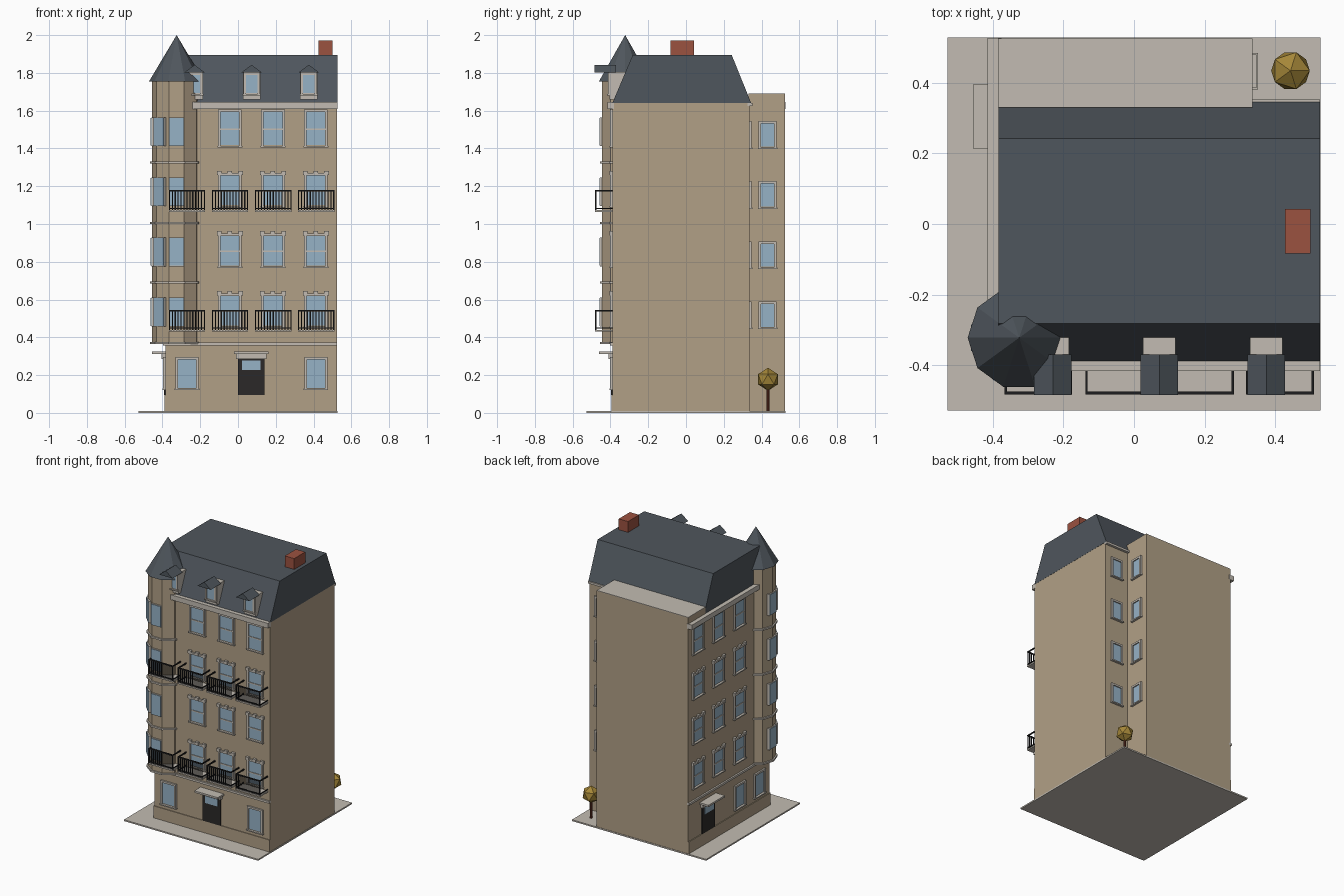
import bpy, bmesh, math
from mathutils import Vector

if "Cube" in bpy.data.objects:
    bpy.data.objects.remove(bpy.data.objects["Cube"])

COLORS = {
    "wall_tan": (0.44, 0.35, 0.24), "stone_light": (0.54, 0.50, 0.445),
    "slate": (0.078, 0.093, 0.109), "glass_blue": (0.305, 0.445, 0.565),
    "brick_red": (0.33, 0.084, 0.051), "foliage_gold": (0.376, 0.242, 0.04),
    "trunk_brown": (0.155, 0.038, 0.021), "iron_black": (0.012, 0.012, 0.013),
    "door_dark": (0.024, 0.022, 0.021),
}
MATS = {}
for n, c in COLORS.items():
    MATS[n] = bpy.data.materials.new(n)
    MATS[n].diffuse_color = (*c, 1)

# Facade frames: origin, direction along the wall, outward normal
WORLD = (Vector((0, 0)), Vector((1, 0)), Vector((0, 1)))
FRONT = (Vector((0, -0.39)), Vector((1, 0)), Vector((0, -1)))
LEFT = (Vector((-0.385, 0)), Vector((0, 1)), Vector((-1, 0)))
WING = (Vector((0.335, 0)), Vector((0, 1)), Vector((1, 0)))
BACK = (Vector((0, 0.335)), Vector((1, 0)), Vector((0, 1)))
TC = Vector((-0.325, -0.322))  # turret centre
FLOORS = (0.45, 0.768, 1.087, 1.405)


class Part:
    """Collects boxes and prisms into one object."""

    def __init__(self, name, mat):
        self.name, self.mat, self.bm = name, mat, bmesh.new()

    def prism(self, ring_a, ring_b):
        a = [self.bm.verts.new(p) for p in ring_a]
        b = [self.bm.verts.new(p) for p in ring_b]
        self.bm.faces.new(a)
        self.bm.faces.new(b)
        for i in range(len(a)):
            j = (i + 1) % len(a)
            self.bm.faces.new((a[i], a[j], b[j], b[i]))

    def box(self, f, u0, u1, d0, d1, z0, z1):
        o, u, n = f
        ring = [o + u * p + n * q for p, q in ((u0, d0), (u1, d0), (u1, d1), (u0, d1))]
        self.prism([(*p, z0) for p in ring], [(*p, z1) for p in ring])

    def done(self):
        bmesh.ops.recalc_face_normals(self.bm, faces=self.bm.faces)
        me = bpy.data.meshes.new(self.name)
        self.bm.to_mesh(me)
        self.bm.free()
        me.materials.append(MATS[self.mat])
        bpy.context.collection.objects.link(bpy.data.objects.new(self.name, me))


def single(name, mat, f, *dims):
    p = Part(name, mat)
    p.box(f, *dims)
    p.done()


def cone(name, mat, loc, r1, r2, z0, z1, n):
    bpy.ops.mesh.primitive_cone_add(vertices=n, radius1=r1, radius2=r2, depth=z1 - z0,
                                    location=(loc[0], loc[1], (z0 + z1) / 2),
                                    rotation=(0, 0, math.pi / 2 if n == 10 else 0))
    o = bpy.context.object
    o.name = name
    o.data.materials.append(MATS[mat])


# Ground slab and main masses
single("pavement", "stone_light", WORLD, -0.528, 0.528, -0.528, 0.528, 0, 0.01)
single("main_block", "wall_tan", WORLD, -0.385, 0.525, -0.39, 0.335, 0.005, 1.64)
single("rear_wing", "wall_tan", WORLD, -0.385, 0.335, 0.33, 0.525, 0.005, 1.688)
single("rear_wing_cap", "stone_light", WORLD, -0.385, 0.335, 0.33, 0.525, 1.688, 1.692)
plinth = Part("plinth", "wall_tan")
plinth.box(FRONT, -0.39, 0.525, -0.01, 0.005, 0.005, 0.095)
plinth.box(LEFT, -0.395, 0.525, -0.01, 0.005, 0.005, 0.095)
plinth.done()

# Mansard roof
roof = Part("mansard_roof", "slate")
prof = [(-0.39, 1.64), (0.345, 1.64), (0.242, 1.895), (-0.282, 1.895)]
roof.prism([(-0.384, y, z) for y, z in prof], [(0.526, y, z) for y, z in prof])
roof.done()

# Cornices and first-floor string course
trim = Part("cornices", "stone_light")
trim.box(FRONT, -0.24, 0.526, -0.01, 0.026, 1.61, 1.645)
trim.box(LEFT, -0.24, 0.526, -0.01, 0.03, 1.61, 1.645)
trim.box(BACK, 0.335, 0.526, -0.01, 0.018, 1.625, 1.64)
trim.box(FRONT, -0.395, 0.525, -0.01, 0.012, 0.357, 0.372)
trim.box(LEFT, -0.4, 0.525, -0.01, 0.012, 0.357, 0.372)
trim.done()

# Corner turret with rings and pointed roof
cone("turret", "wall_tan", TC, 0.13, 0.13, 0.372, 1.756, 10)
for i, z in enumerate((0.37, 0.69, 1.005, 1.325)):
    cone("turret_ring_%d" % i, "stone_light", TC, 0.14, 0.14, z - 0.006, z + 0.006, 10)
cone("turret_roof", "slate", TC, 0.146, 0, 1.755, 2.0, 10)

# Windows
frames = Part("window_frames", "stone_light")
glass = Part("window_glass", "glass_blue")


def window(f, u, z, w, h, t=0.013, bar=False, crown=False, d=0.0, out=0.012):
    a, b = u - w / 2, u + w / 2
    glass.box(f, a + t, b - t, d - 0.004, d + 0.004, z + t, z + h - t)
    frames.box(f, a, a + t, d - 0.005, d + out, z, z + h)
    frames.box(f, b - t, b, d - 0.005, d + out, z, z + h)
    frames.box(f, a, b, d - 0.005, d + out, z + h - t, z + h)
    frames.box(f, a - 0.004, b + 0.004, d - 0.005, d + out + 0.004, z, z + 0.008)
    if bar:
        m = z + h * 0.48
        frames.box(f, a, b, d - 0.005, d + 0.008, m - 0.004, m + 0.004)
    if crown:
        for c in (a + 0.006, u, b - 0.006):
            frames.box(f, c - 0.012, c + 0.012, d - 0.005, d + out + 0.004, z + h - 0.01, z + h + 0.012)


for i, z in enumerate(FLOORS):
    top = i == 3
    for u in (-0.043, 0.185, 0.412):
        window(FRONT, u, z, 0.125, 0.2 if top else 0.182, bar=True, crown=not top)
    for u in (0.42, 0.19, -0.045):
        window(LEFT, u, z, 0.125, 0.2 if top else 0.182, bar=True, crown=not top)
    window(WING, 0.432, z - 0.007, 0.095, 0.147)
    window(BACK, 0.432, z - 0.007, 0.095, 0.147)
    for ang in (180, 225, 270):
        n = Vector((math.cos(math.radians(ang)), math.sin(math.radians(ang))))
        f = (TC, Vector((-n.y, n.x)), n)
        frames.box(f, -0.04, 0.04, 0.115, 0.133, z + 0.008, z + 0.16)
        glass.box(f, -0.037, 0.037, 0.115, 0.137, z + 0.011, z + 0.157)
for f, us in ((FRONT, (-0.27, 0.412)), (LEFT, (-0.05, -0.27))):
    for u in us:
        window(f, u, 0.12, 0.122, 0.175)

# Dormers
walls = Part("dormer_bodies", "stone_light")
caps = Part("dormer_roofs", "slate")
for x in (-0.23, 0.072, 0.375):
    walls.box(WORLD, x - 0.046, x + 0.046, -0.405, -0.322, 1.66, 1.805)
    window((Vector((0, -0.405)), FRONT[1], FRONT[2]), x, 1.68, 0.088, 0.122, t=0.014, out=0.008)
    tri = [(x - 0.053, 1.803), (x + 0.053, 1.803), (x, 1.843)]
    caps.prism([(p, -0.484, q) for p, q in tri], [(p, -0.37, q) for p, q in tri])
walls.done()
caps.done()

# Doors with transom, lintel and canopy
doors = Part("doors", "door_dark")
canopy = Part("door_canopies", "stone_light")
for f, u in ((FRONT, 0.07), (LEFT, 0.305)):
    doors.box(f, u - 0.07, u + 0.07, -0.005, 0.008, 0.095, 0.285)
    glass.box(f, u - 0.05, u + 0.05, 0, 0.012, 0.228, 0.278)
    canopy.box(f, u - 0.08, u + 0.08, -0.005, 0.02, 0.285, 0.312)
    canopy.box(f, u - 0.092, u + 0.092, -0.005, 0.07, 0.312, 0.325)
for p in (doors, canopy, frames, glass):
    p.done()

# Balconies
slabs = Part("balcony_slabs", "stone_light")
rails = Part("balcony_railings", "iron_black")
for z in (0.43, 1.063):
    for a, b in ((-0.366, -0.175), (-0.138, 0.054), (0.09, 0.283), (0.317, 0.51)):
        slabs.box(FRONT, a, b, -0.005, 0.092, z, z + 0.01)
        for h, t in ((0.016, 0.005), (0.108, 0.008)):
            rails.box(FRONT, a, b, 0.084, 0.092, z + h, z + h + t)
            for s in (a, b - 0.007):
                rails.box(FRONT, s, s + 0.007, 0, 0.088, z + h, z + h + t)
        for k in range(13):
            u = a + 0.003 + (b - a - 0.006) * k / 12
            rails.box(FRONT, u - 0.003, u + 0.003, 0.085, 0.091, z + 0.01, z + 0.11)
slabs.done()
rails.done()

# Chimney
single("chimney", "brick_red", WORLD, 0.427, 0.5, -0.083, 0.042, 1.88, 1.972)

# Courtyard tree
cone("tree_trunk", "trunk_brown", (0.443, 0.434), 0.009, 0.008, 0.005, 0.15, 8)
bpy.ops.mesh.primitive_ico_sphere_add(subdivisions=1, radius=0.061, location=(0.443, 0.434, 0.178))
tree = bpy.context.object
tree.name = "tree_crown"
tree.data.materials.append(MATS["foliage_gold"])

for m in bpy.data.materials:
    if m.users and not m.is_grease_pencil:
        m.use_nodes = True
        m.node_tree.nodes["Principled BSDF"].inputs["Base Color"].default_value = m.diffuse_color
